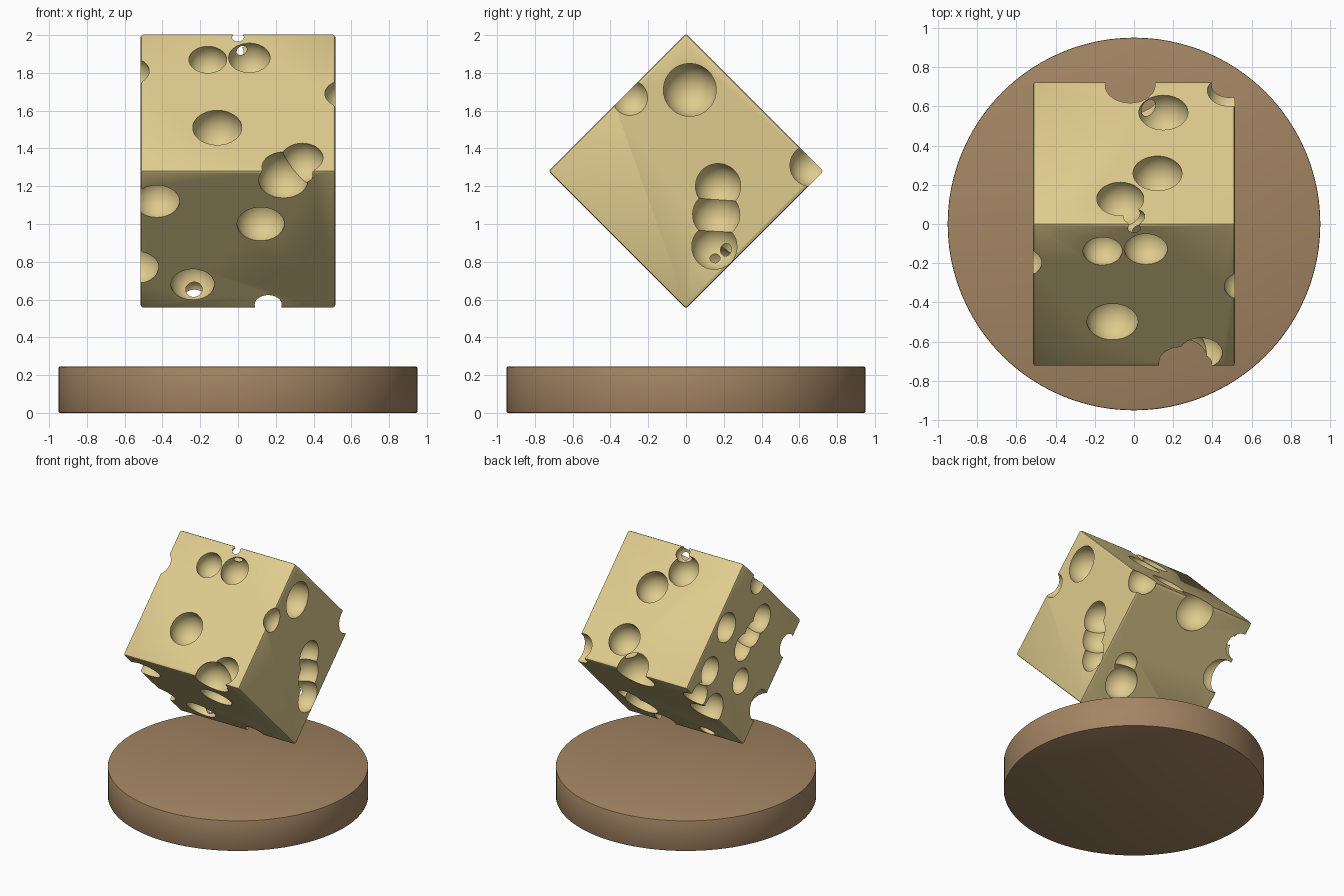
import bpy
import math
from mathutils import Vector

if "Cube" in bpy.data.objects:
    bpy.data.objects.remove(bpy.data.objects["Cube"])

SIDE = 1.03
MID = 1.28
SINK = 0.03


def material(name, rgb):
    m = bpy.data.materials.new(name)
    m.diffuse_color = (*rgb, 1)
    m.use_nodes = True
    m.node_tree.nodes["Principled BSDF"].inputs["Base Color"].default_value = m.diffuse_color
    return m


cheese_yellow = material("cheese yellow", (0.74, 0.60, 0.27))
wood_brown = material("wood brown", (0.37, 0.235, 0.125))


def apply_modifier(obj, mod):
    bpy.context.view_layer.objects.active = obj
    bpy.ops.object.modifier_apply(modifier=mod.name)


def bevel(obj, width):
    mod = obj.modifiers.new("soft edges", 'BEVEL')
    mod.width = width
    mod.segments = 2
    apply_modifier(obj, mod)


def finish(obj, name, mat):
    obj.name = name
    obj.data.materials.clear()
    obj.data.materials.append(mat)
    bpy.ops.object.select_all(action='DESELECT')
    obj.select_set(True)
    bpy.context.view_layer.objects.active = obj
    bpy.ops.object.shade_smooth_by_angle(angle=math.radians(35))


# Round plate under the cheese
bpy.ops.mesh.primitive_cylinder_add(vertices=96, radius=0.95, depth=0.245, location=(0, 0, 0.1225))
plate = bpy.context.object
bevel(plate, 0.006)
finish(plate, "round_plate", wood_brown)

# Cheese cube balanced on one edge
bpy.ops.mesh.primitive_cube_add(size=SIDE, location=(0, 0, MID), rotation=(math.radians(45), 0, 0))
cheese = bpy.context.object
bpy.ops.object.transform_apply(location=True, rotation=True, scale=True)
bevel(cheese, 0.014)


def bore(point, normal, opening):
    """Scoop a round hole with its centre just under the face."""
    bpy.ops.mesh.primitive_uv_sphere_add(
        segments=36, ring_count=20, radius=math.hypot(opening, SINK),
        location=point - normal.normalized() * SINK, rotation=(opening * 3, opening * 5, opening))
    cutter = bpy.context.object
    cutter.hide_render = True
    mod = cheese.modifiers.new("hole", 'BOOLEAN')
    mod.operation = 'DIFFERENCE'
    mod.solver = 'EXACT'
    mod.object = cutter
    apply_modifier(cheese, mod)
    bpy.data.objects.remove(cutter, do_unlink=True)


def slope_holes(back, up, holes):
    """Holes on a tilted face, given as x, z, radius; y follows from the slope."""
    for x, z, r in holes:
        y = back * (SIDE / math.sqrt(2) - up * (z - MID))
        bore(Vector((x, y, z)), Vector((0, back, up)), r)


def end_holes(side, holes):
    """Holes on an upright end face, given as y, z, radius."""
    for y, z, r in holes:
        bore(Vector((side * SIDE / 2, y, z)), Vector((side, 0, 0)), r)


# Upper front face
slope_holes(-1, 1, [(-0.11, 1.51, 0.13), (-0.16, 1.87, 0.10), (0.06, 1.88, 0.11),
                    (0.34, 1.35, 0.11), (0.56, 1.69, 0.10), (-0.57, 1.81, 0.10)])
# Upper back face, with the crack in the ridge
slope_holes(1, 1, [(0.15, 1.44, 0.125), (0.12, 1.75, 0.125),
                   (-0.07, 1.88, 0.12), (0.0, 1.97, 0.055)])
# Lower front face
slope_holes(-1, -1, [(0.12, 1.0, 0.125), (-0.43, 1.12, 0.12), (-0.54, 0.77, 0.12),
                     (-0.24, 0.68, 0.115), (0.24, 1.23, 0.13)])
# Lower back face
slope_holes(1, -1, [(0.27, 0.73, 0.13), (0.31, 0.83, 0.09), (0.16, 0.59, 0.085),
                    (-0.47, 0.96, 0.13), (-0.5, 1.14, 0.10), (-0.02, 1.22, 0.15),
                    (-0.23, 0.61, 0.06)])
# Right end
end_holes(1, [(0.02, 1.71, 0.14), (0.17, 1.20, 0.12), (0.16, 1.05, 0.125),
              (0.15, 0.88, 0.12), (0.66, 1.31, 0.11)])
# Left end
end_holes(-1, [(0.22, 1.58, 0.115), (0.43, 1.31, 0.11), (-0.23, 1.48, 0.11),
               (-0.11, 1.40, 0.10), (0.01, 1.34, 0.105), (0.04, 1.08, 0.10)])

finish(cheese, "cheese_block", cheese_yellow)
